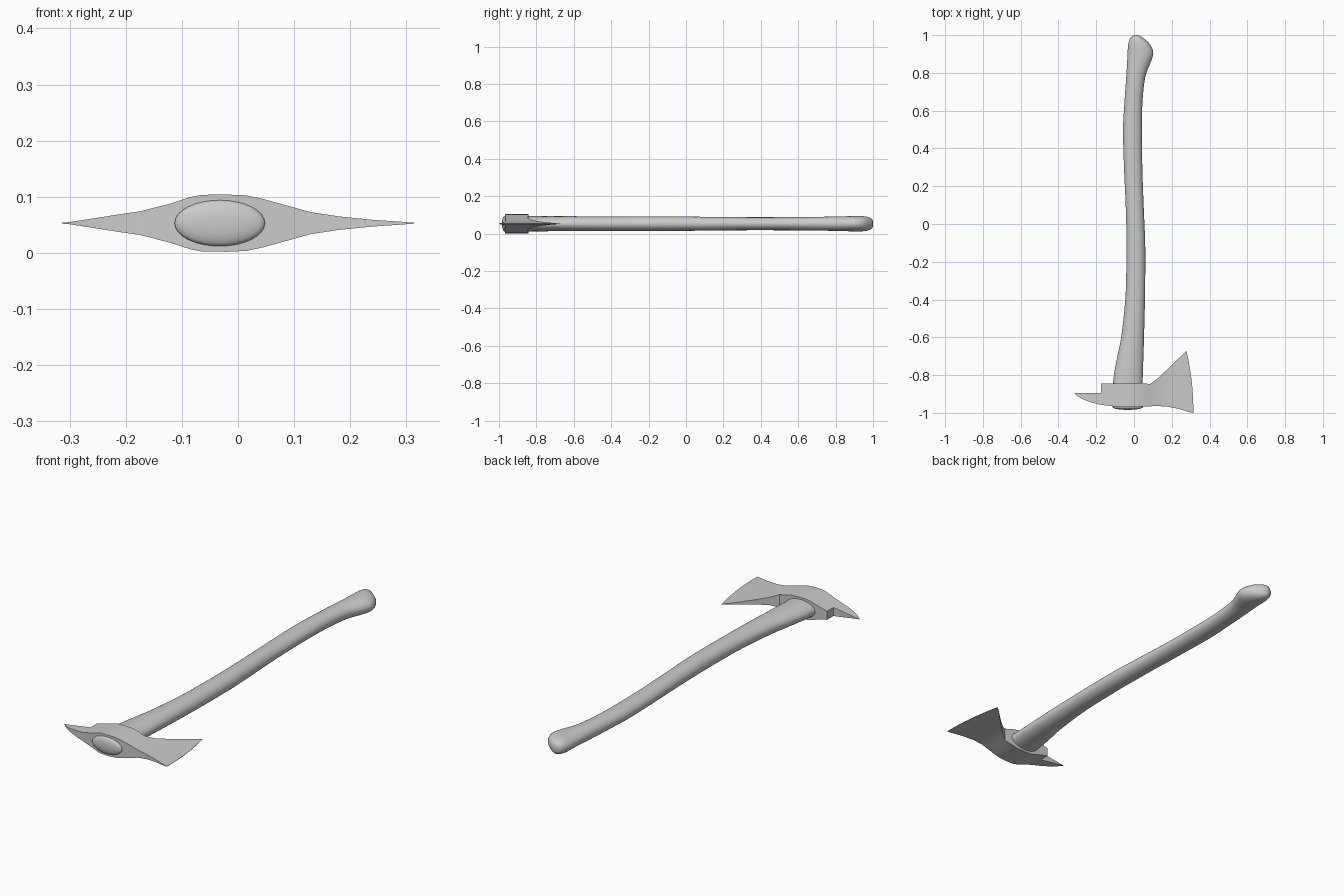
import bpy, bmesh, math

if "Cube" in bpy.data.objects:
    bpy.data.objects.remove(bpy.data.objects["Cube"])

MID = 0.053  # height of the centre plane

grey = bpy.data.materials.new("light grey")
grey.use_nodes = True
colour = (0.6, 0.6, 0.6, 1)
grey.diffuse_color = colour
grey.node_tree.nodes["Principled BSDF"].inputs["Base Color"].default_value = colour


def loft(name, rings, cap_start=True, cap_end=True, angle=30):
    """Skin closed rings of equal length into one smooth object."""
    bm = bmesh.new()
    loops = [[bm.verts.new(p) for p in ring] for ring in rings]
    n = len(loops[0])
    for a, b in zip(loops, loops[1:]):
        for i in range(n):
            j = (i + 1) % n
            bm.faces.new((a[i], a[j], b[j], b[i]))
    if cap_start:
        bm.faces.new(loops[0][::-1])
    if cap_end:
        bm.faces.new(loops[-1])
    bmesh.ops.recalc_face_normals(bm, faces=bm.faces)
    mesh = bpy.data.meshes.new(name)
    bm.to_mesh(mesh)
    bm.free()
    mesh.materials.append(grey)
    obj = bpy.data.objects.new(name, mesh)
    bpy.context.collection.objects.link(obj)
    bpy.ops.object.select_all(action="DESELECT")
    obj.select_set(True)
    bpy.context.view_layer.objects.active = obj
    bpy.ops.object.shade_smooth_by_angle(angle=math.radians(angle))
    return obj


def refine(rows, steps=4):
    """Catmull-Rom smoothing through a list of section tuples."""
    out = []
    for i in range(len(rows) - 1):
        p0, p1 = rows[max(i - 1, 0)], rows[i]
        p2, p3 = rows[i + 1], rows[min(i + 2, len(rows) - 1)]
        for s in range(steps):
            t = s / steps
            out.append(tuple(
                0.5 * (2 * b + (c - a) * t + (2 * a - 5 * b + 4 * c - d) * t * t
                       + (3 * b - a - 3 * c + d) * t ** 3)
                for a, b, c, d in zip(p0, p1, p2, p3)))
    return out + [rows[-1]]


def oval(y, left, right, half, sides=32):
    cx, rx = (left + right) / 2, (right - left) / 2
    return [(cx + rx * math.cos(math.tau * k / sides), y,
             MID + half * math.sin(math.tau * k / sides)) for k in range(sides)]


# Handle: y, lowest x, highest x, half thickness
shaft = [(-0.97, -0.113, 0.048, 0.041), (-0.83, -0.11, 0.046, 0.041),
         (-0.7, -0.088, 0.05, 0.04), (-0.6, -0.068, 0.053, 0.04),
         (-0.4, -0.046, 0.058, 0.039), (-0.2, -0.04, 0.06, 0.039),
         (-0.08, -0.039, 0.059, 0.039)]
grip = [(-0.08, -0.039, 0.059, 0.039), (0.1, -0.044, 0.051, 0.037),
        (0.3, -0.053, 0.044, 0.035), (0.5, -0.058, 0.042, 0.035),
        (0.65, -0.05, 0.045, 0.036), (0.78, -0.041, 0.06, 0.038),
        (0.86, -0.036, 0.09, 0.04), (0.905, -0.034, 0.102, 0.041),
        (0.95, -0.031, 0.086, 0.04), (0.98, -0.022, 0.055, 0.034),
        (0.995, -0.008, 0.033, 0.024), (1.0, 0.005, 0.018, 0.01)]

# Low dome where the handle comes through the head
dome = []
for k in range(1, 6):
    a = k / 6 * math.pi / 2
    r = math.cos(a)
    dome.insert(0, oval(-0.97 - 0.014 * math.sin(a), -0.0325 - 0.0805 * r,
                        -0.0325 + 0.0805 * r, 0.041 * r))
loft("handle_shaft", dome + [oval(*s) for s in refine(shaft)], cap_end=False, angle=60)
loft("handle_grip", [oval(*s) for s in refine(grip)], cap_start=False, angle=60)


def slab(x_low, y_low, x_high, y_high, half, bulge=0.0, rows=8):
    """Flat section of the head running from its front edge to its back edge."""
    line = []
    for k in range(rows + 1):
        t = k / rows
        line.append((x_low + (x_high - x_low) * t + bulge * 4 * t * (1 - t),
                     y_low + (y_high - y_low) * t))
    return ([(x, y, MID + half) for x, y in line]
            + [(x, y, MID - half) for x, y in reversed(line)])


# Eye block flaring into the cutting blade
body = [(-0.175, -0.957, -0.175, -0.845, 0.021), (-0.12, -0.964, -0.12, -0.845, 0.035),
        (-0.085, -0.967, -0.085, -0.844, 0.0465), (-0.065, -0.968, -0.065, -0.844, 0.0505),
        (-0.02, -0.969, -0.02, -0.843, 0.051), (0.015, -0.968, 0.015, -0.843, 0.0495),
        (0.045, -0.967, 0.045, -0.843, 0.043), (0.085, -0.965, 0.085, -0.847, 0.032),
        (0.13, -0.964, 0.12, -0.822, 0.0195), (0.18, -0.967, 0.165, -0.78, 0.012),
        (0.24, -0.98, 0.215, -0.732, 0.006), (0.285, -0.993, 0.25, -0.698, 0.003),
        (0.314, -1.0, 0.278, -0.672, 0.0008, 0.01)]
loft("axe_blade", [slab(*s) for s in body])

# Curved pick on the opposite side
pick = [(-0.314, -0.898, -0.314, -0.894, 0.0008), (-0.3, -0.911, -0.3, -0.894, 0.002),
        (-0.28, -0.923, -0.28, -0.894, 0.005), (-0.245, -0.938, -0.245, -0.894, 0.0105),
        (-0.21, -0.949, -0.21, -0.894, 0.016), (-0.175, -0.957, -0.175, -0.894, 0.021)]
loft("pick_spike", [slab(*s) for s in pick], cap_end=False)
